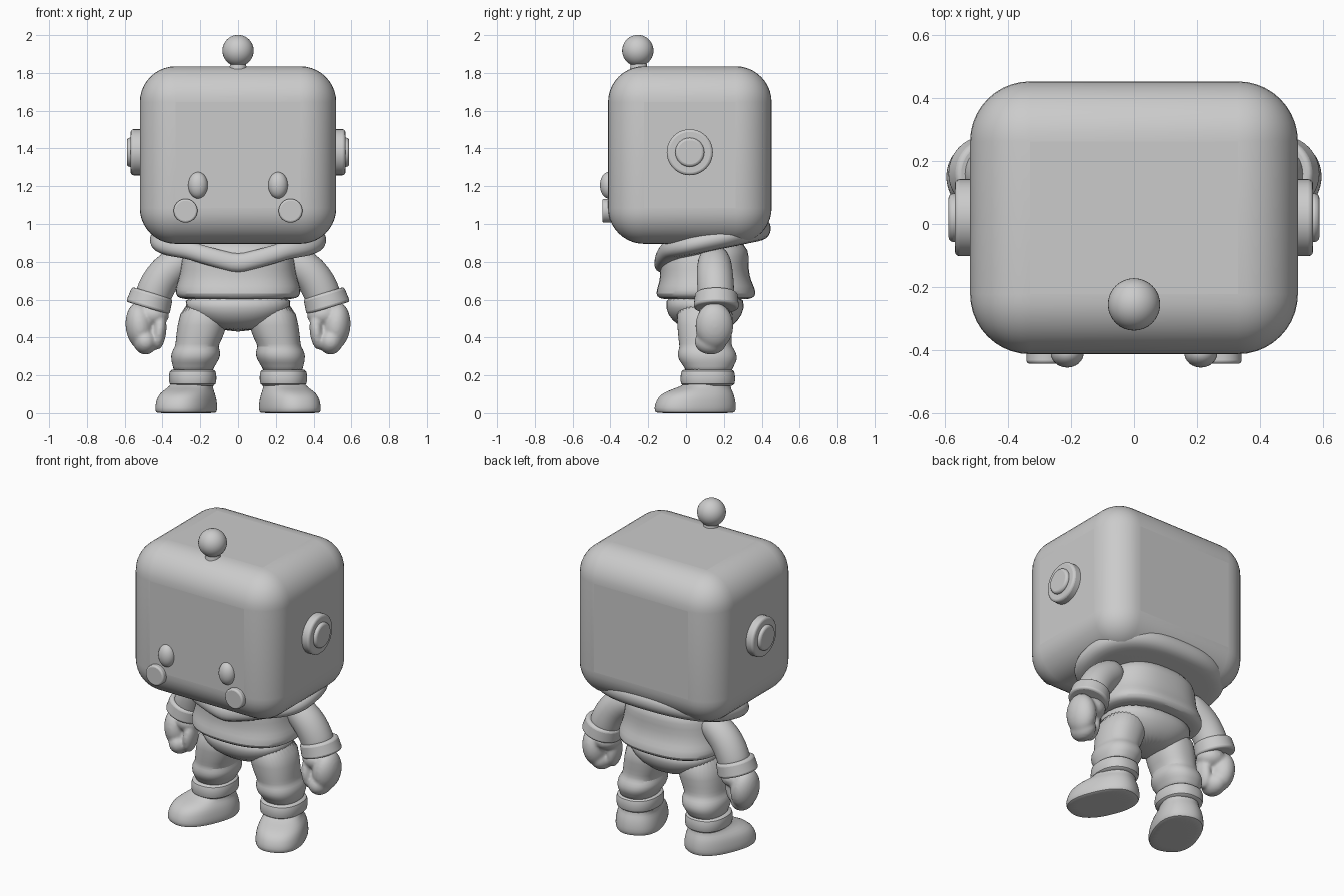
import bpy, bmesh, math
from mathutils import Matrix, Vector

old = bpy.data.objects.get("Cube")
if old:
    bpy.data.objects.remove(old)

GREY = (0.6, 0.6, 0.6, 1)
grey = bpy.data.materials.new("plain grey")
grey.use_nodes = True
grey.diffuse_color = GREY
grey.node_tree.nodes["Principled BSDF"].inputs["Base Color"].default_value = GREY


def finish(name, bm, mirror=False, bevel=0, segs=3, subsurf=0, voxel=0):
    bmesh.ops.recalc_face_normals(bm, faces=bm.faces)
    me = bpy.data.meshes.new(name)
    bm.to_mesh(me)
    bm.free()
    me.materials.append(grey)
    ob = bpy.data.objects.new(name, me)
    bpy.context.collection.objects.link(ob)
    bpy.ops.object.select_all(action="DESELECT")
    ob.select_set(True)
    bpy.context.view_layer.objects.active = ob
    bpy.ops.object.shade_smooth_by_angle(angle=math.radians(50))
    if voxel:
        m = ob.modifiers.new("blend", "REMESH")
        m.mode, m.voxel_size, m.use_smooth_shade = "VOXEL", voxel, True
        m = ob.modifiers.new("soften", "SMOOTH")
        m.iterations = 6
    if bevel:
        m = ob.modifiers.new("round", "BEVEL")
        m.width, m.segments, m.limit_method = bevel, segs, "ANGLE"
        m.angle_limit = math.radians(40)
    if subsurf:
        m = ob.modifiers.new("smooth", "SUBSURF")
        m.levels = m.render_levels = subsurf
    if mirror:
        ob.modifiers.new("mirror", "MIRROR").use_clip = False
    return ob


def oval(t, n):
    c, s = math.cos(t), math.sin(t)
    return (math.copysign(abs(c) ** (2 / n), c), math.copysign(abs(s) ** (2 / n), s))


def skin(bm, rings):
    loops = [[bm.verts.new(p) for p in r] for r in rings]
    k = len(loops[0])
    for a, b in zip(loops, loops[1:]):
        for i in range(k):
            bm.faces.new((a[i], a[(i + 1) % k], b[(i + 1) % k], b[i]))
    bm.faces.new(loops[0])
    bm.faces.new(loops[-1])


def loft(name, rows, n=2.3, turn=0, pivot=(0, 0, 0), k=32, **kw):
    """Rows are height, centre x, centre y, half width, half depth."""
    bm = bmesh.new()
    rings = []
    for z, cx, cy, rx, ry in rows:
        pts = [oval(2 * math.pi * i / k, n) for i in range(k)]
        rings.append([(cx + rx * u, cy + ry * v, z) for u, v in pts])
    skin(bm, rings)
    bmesh.ops.rotate(bm, verts=bm.verts, cent=pivot, matrix=Matrix.Rotation(turn, 3, "Z"))
    return finish(name, bm, subsurf=1, **kw)


def ball(bm, centre, size, tilt=0):
    m = Matrix.Translation(centre) @ Matrix.Rotation(tilt, 4, "Y") @ Matrix.Diagonal((*size, 1))
    bmesh.ops.create_uvsphere(bm, u_segments=32, v_segments=20, radius=1, matrix=m)


def disc(bm, a, b, r1, r2=None):
    a, b = Vector(a), Vector(b)
    m = Matrix.Translation((a + b) / 2) @ (b - a).to_track_quat("Z", "Y").to_matrix().to_4x4()
    bmesh.ops.create_cone(bm, cap_ends=True, segments=40, radius1=r1, radius2=r2 or r1,
                          depth=(b - a).length, matrix=m)


# Head block
bm = bmesh.new()
bmesh.ops.create_cube(bm, size=1, matrix=Matrix.Translation((0, 0.02, 1.365))
                      @ Matrix.Diagonal((1.04, 0.865, 0.94, 1)))
finish("head", bm, bevel=0.19, segs=10)

# Antenna
bm = bmesh.new()
ball(bm, (0, -0.255, 1.918), (0.083, 0.083, 0.083))
finish("antenna_ball", bm)
bm = bmesh.new()
disc(bm, (0, -0.25, 1.81), (0, -0.25, 1.86), 0.048, 0.04)
finish("antenna_stem", bm, bevel=0.008)

# Ear discs, eyes and cheeks
for name, x0, x1, r in (("ear_ring", 0.49, 0.568, 0.122), ("ear_cap", 0.55, 0.588, 0.077)):
    bm = bmesh.new()
    disc(bm, (x0, 0.02, 1.38), (x1, 0.02, 1.38), r)
    finish(name, bm, mirror=True, bevel=0.014)
bm = bmesh.new()
ball(bm, (0.212, -0.41, 1.205), (0.052, 0.045, 0.07))
finish("eye", bm, mirror=True)
bm = bmesh.new()
disc(bm, (0.278, -0.34, 1.07), (0.278, -0.443, 1.07), 0.063)
finish("cheek", bm, mirror=True, bevel=0.01)

# Sweater, neck and pelvis
loft("sweater", [(0.60, 0, 0.105, 0.25, 0.2), (0.605, 0, 0.105, 0.315, 0.25),
                 (0.63, 0, 0.105, 0.335, 0.267), (0.67, 0, 0.105, 0.33, 0.255),
                 (0.72, 0, 0.1, 0.31, 0.235), (0.8, 0, 0.095, 0.3, 0.235),
                 (0.86, 0, 0.1, 0.29, 0.235), (0.93, 0, 0.1, 0.22, 0.18)], n=2.5)
loft("pelvis", [(0.64, 0, 0.1, 0.29, 0.21), (0.55, 0, 0.1, 0.285, 0.21),
                (0.49, 0, 0.1, 0.22, 0.18), (0.43, 0, 0.11, 0.1, 0.1)])

# Hood collar: a tilted oval roll that dips to a point at the front
bm = bmesh.new()
rings = []
for s, dz in ((0.5, -0.05), (0.78, -0.055), (0.92, -0.05), (0.99, -0.022), (1.0, 0.012),
              (0.96, 0.045), (0.88, 0.055), (0.78, 0.035), (0.7, 0.0), (0.4, -0.01)):
    ring = []
    for i in range(64):
        u, v = oval(2 * math.pi * i / 64, 2.5)
        x, y = 0.47 * s * u, 0.14 + 0.31 * s * v
        dip = 0.07 * max(0, 1 - abs(x) / 0.28) if v < 0 else 0
        ring.append((x, y, 0.885 + 0.2 * y + dz - dip))
    rings.append(ring)
skin(bm, rings)
finish("hood_collar", bm, subsurf=1)

# Legs with baggy folds, ankle bands and boots
loft("leg", [(0.6, 0.16, 0.1, 0.135, 0.16), (0.45, 0.192, 0.1, 0.132, 0.145),
             (0.38, 0.21, 0.1, 0.12, 0.14), (0.35, 0.22, 0.105, 0.113, 0.138),
             (0.325, 0.222, 0.11, 0.132, 0.155), (0.28, 0.228, 0.115, 0.128, 0.158),
             (0.25, 0.235, 0.12, 0.11, 0.13), (0.2, 0.24, 0.12, 0.1, 0.12)], mirror=True)
loft("ankle_band", [(0.235, 0.24, 0.115, 0.1, 0.12), (0.226, 0.24, 0.115, 0.125, 0.142),
                    (0.19, 0.24, 0.115, 0.126, 0.145), (0.15, 0.24, 0.115, 0.126, 0.145),
                    (0.14, 0.24, 0.115, 0.1, 0.12)], mirror=True)
loft("boot", [(0.0, 0.245, 0.04, 0.13, 0.2), (0.002, 0.245, 0.04, 0.14, 0.215),
              (0.025, 0.245, 0.04, 0.145, 0.223), (0.07, 0.245, 0.045, 0.14, 0.213),
              (0.105, 0.245, 0.053, 0.13, 0.195), (0.132, 0.242, 0.085, 0.11, 0.15),
              (0.15, 0.24, 0.115, 0.108, 0.12), (0.19, 0.24, 0.12, 0.1, 0.11)],
     n=2.4, turn=math.radians(22), pivot=(0.24, 0.12, 0), mirror=True)

# Sleeves
bm = bmesh.new()
k = 24
path = [((0.24, 0.15, 0.84), 0.07), ((0.31, 0.15, 0.80), 0.09), ((0.38, 0.152, 0.745), 0.097),
        ((0.425, 0.156, 0.68), 0.098), ((0.455, 0.16, 0.61), 0.097), ((0.47, 0.16, 0.56), 0.085)]
rings = []
for j, (p, r) in enumerate(path):
    d = Vector(path[min(j + 1, len(path) - 1)][0]) - Vector(path[max(j - 1, 0)][0])
    side = d.cross(Vector((0, 1, 0))).normalized()
    rings.append([Vector(p) + r * (side * math.cos(2 * math.pi * i / k)
                  + Vector((0, math.sin(2 * math.pi * i / k), 0))) for i in range(k)])
skin(bm, rings)
finish("sleeve", bm, mirror=True, subsurf=1)

# Cuffs
bm = bmesh.new()
disc(bm, (0.454, 0.16, 0.635), (0.478, 0.16, 0.555), 0.112, 0.12)
finish("cuff", bm, mirror=True, bevel=0.014)

# Curled mitten hands, blended into one skin
bm = bmesh.new()
ball(bm, (0.52, 0.15, 0.46), (0.075, 0.1, 0.125), 0.1)
ball(bm, (0.49, 0.13, 0.378), (0.064, 0.085, 0.068))
ball(bm, (0.45, 0.15, 0.52), (0.085, 0.085, 0.065))
ball(bm, (0.416, 0.12, 0.43), (0.036, 0.06, 0.095), -0.12)
finish("hand", bm, mirror=True, voxel=0.009)
